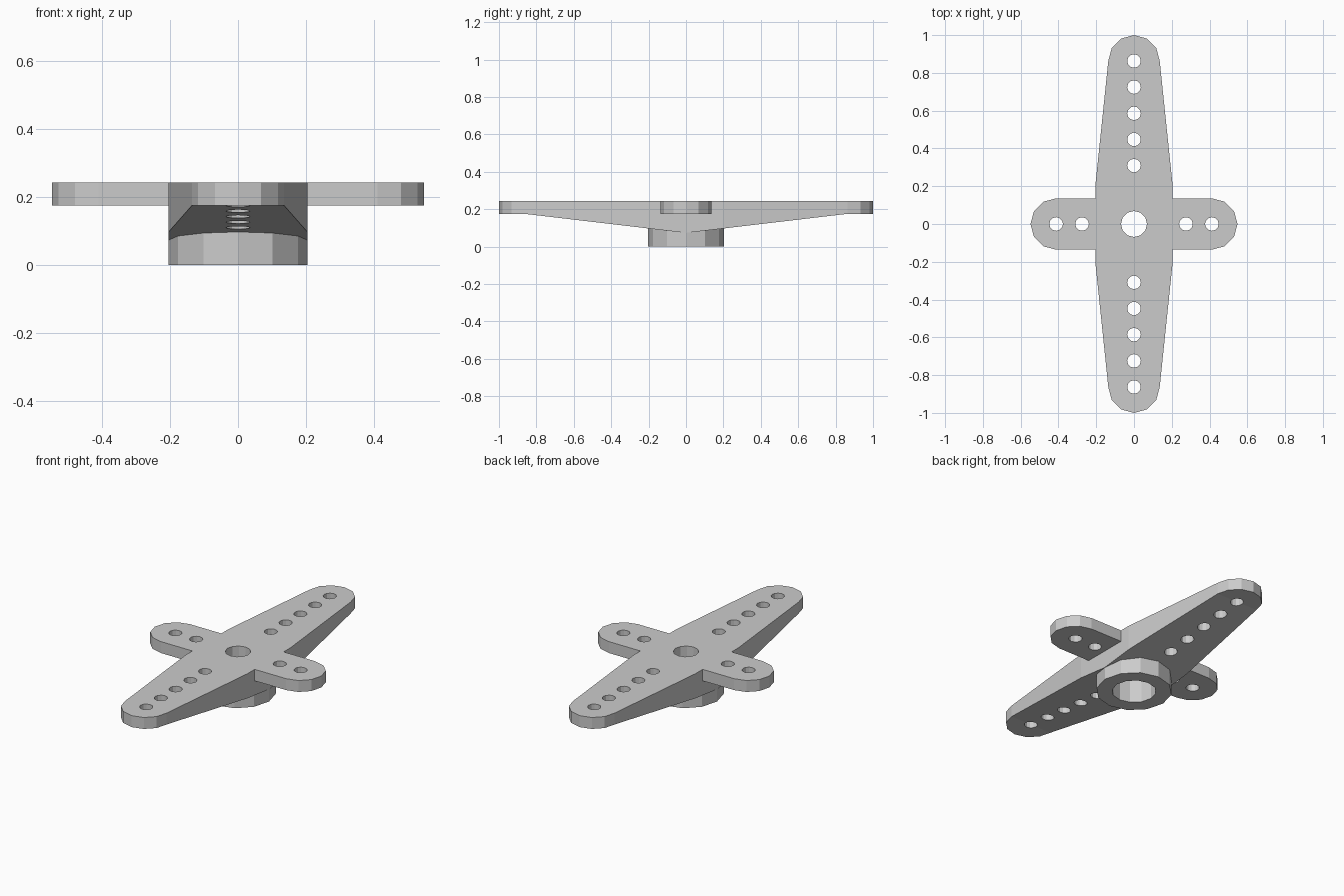
import bpy, bmesh
from math import sin, cos, pi

if "Cube" in bpy.data.objects:
    bpy.data.objects.remove(bpy.data.objects["Cube"])

TOP, PLATE = 0.243, 0.175      # top of horn, underside of thin plate
R_TIP, R_HUB = 0.136, 0.205    # arm tip and hub radius
Y_TIP, X_TIP = 0.864, 0.412    # centres of the rounded tips


def finish(bm, name):
    bmesh.ops.recalc_face_normals(bm, faces=bm.faces)
    me = bpy.data.meshes.new(name)
    bm.to_mesh(me)
    bm.free()
    ob = bpy.data.objects.new(name, me)
    bpy.context.collection.objects.link(ob)
    return ob


def tip(d):
    """Half circle of 30 degree steps, around +d along the arm."""
    return [(R_TIP * cos(i * pi / 6), d + R_TIP * sin(i * pi / 6)) for i in range(7)]


def slab(name, outline, bottom_z, splits=()):
    """Extruded outline whose underside follows bottom_z(y), creased at splits."""
    bm = bmesh.new()
    top = [bm.verts.new((x, y, TOP)) for x, y in outline]
    low = [bm.verts.new((x, y, bottom_z(y))) for x, y in outline]
    n = len(outline)
    bm.faces.new(top)
    for i in range(n):
        j = (i + 1) % n
        bm.faces.new((top[i], top[j], low[j], low[i]))
    bands = [-2] + list(splits) + [2]
    for a, b in zip(bands, bands[1:]):
        bm.faces.new([v for v in low if a - 1e-5 <= v.co.y <= b + 1e-5])
    return finish(bm, name)


def cylinder(name, x, y, r, z0, z1, sides=12):
    bm = bmesh.new()
    ring = [bm.verts.new((x + r * cos(2 * pi * i / sides),
                          y + r * sin(2 * pi * i / sides), z0)) for i in range(sides)]
    face = bm.faces.new(ring)
    ext = bmesh.ops.extrude_face_region(bm, geom=[face])
    for v in ext["geom"]:
        if isinstance(v, bmesh.types.BMVert):
            v.co.z = z1
    return finish(bm, name)


def combine(base, other, op):
    mod = base.modifiers.new(op.lower(), 'BOOLEAN')
    mod.operation, mod.object, mod.solver = op, other, 'EXACT'
    bpy.context.view_layer.objects.active = base
    bpy.ops.object.modifier_apply(modifier=mod.name)
    bpy.data.objects.remove(other)


# Long tapered arm with a keel that deepens toward the hub
half = [(R_HUB, 0), (R_HUB, 0.2)] + tip(Y_TIP) + [(-R_HUB, 0.2)]
outline = half + [(-x, -y) for x, y in half]
horn = slab("servo_horn", outline,
            lambda y: 0.073 + (PLATE - 0.073) * min(abs(y) / Y_TIP, 1),
            (-Y_TIP, 0, Y_TIP))

# Short flat cross arm
right = [(y, -x) for x, y in tip(X_TIP)]
cross = right[::-1] + [(-x, -y) for x, y in right[::-1]]
combine(horn, slab("cross_arm", cross, lambda y: PLATE), 'UNION')

# Hub
combine(horn, cylinder("hub", 0, 0, R_HUB - 0.0005, 0, 0.15), 'UNION')

# Shaft bore from below, screw hole through the top
combine(horn, cylinder("shaft_bore", 0, 0, 0.119, -0.1, PLATE), 'DIFFERENCE')
combine(horn, cylinder("screw_hole", 0, 0, 0.069, 0.1, 0.4), 'DIFFERENCE')

# Linkage holes along the four arms
spots = [(0, 0.309 + 0.1385 * i) for i in range(5)] + [(0.275, 0), (X_TIP, 0)]
for x, y in spots:
    for s in (1, -1):
        combine(horn, cylinder("hole", s * x, s * y, 0.036, -0.1, 0.4), 'DIFFERENCE')
